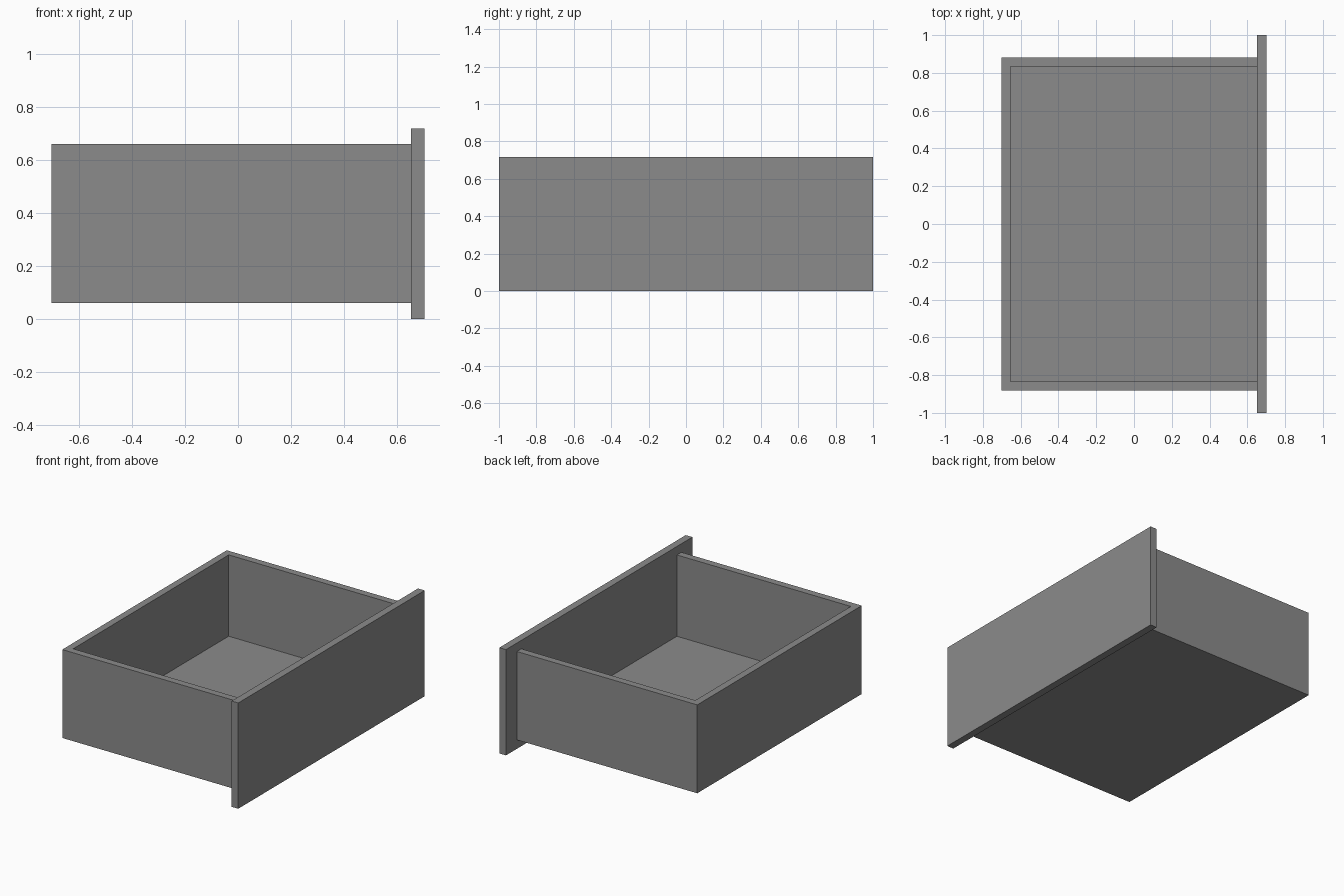
import bpy

# Remove the default cube only
cube = bpy.data.objects.get("Cube")
if cube:
    bpy.data.objects.remove(cube, do_unlink=True)

# Single flat colour
grey = bpy.data.materials.new("mid grey")
grey.use_nodes = True
colour = (0.26, 0.26, 0.26, 1.0)
grey.diffuse_color = colour
grey.node_tree.nodes["Principled BSDF"].inputs["Base Color"].default_value = colour


def board(name, low, high):
    """Add a flat board between two opposite corners."""
    centre = [(a + b) / 2 for a, b in zip(low, high)]
    size = [b - a for a, b in zip(low, high)]
    bpy.ops.mesh.primitive_cube_add(size=1, location=centre)
    obj = bpy.context.object
    obj.name = name
    obj.scale = size
    bpy.ops.object.transform_apply(location=False, rotation=False, scale=True)
    obj.data.materials.append(grey)
    return obj


# Main dimensions
back, front = -0.702, 0.702
half_width = 0.882
bottom, top = 0.06, 0.66
thick = 0.048
panel_back = front - 0.05
inner = half_width - thick

# Overhanging face panel
board("face_panel", (panel_back, -1, 0), (front, 1, 0.718))

# Back wall and floor
board("back_wall", (back, -inner, bottom), (back + thick, inner, top))
board("floor", (back + thick, -inner, bottom), (panel_back, inner, bottom + thick))

# Side walls
for name, side in (("right_wall", -1), ("left_wall", 1)):
    y_low, y_high = sorted((side * inner, side * half_width))
    board(name, (back, y_low, bottom), (panel_back, y_high, top))
